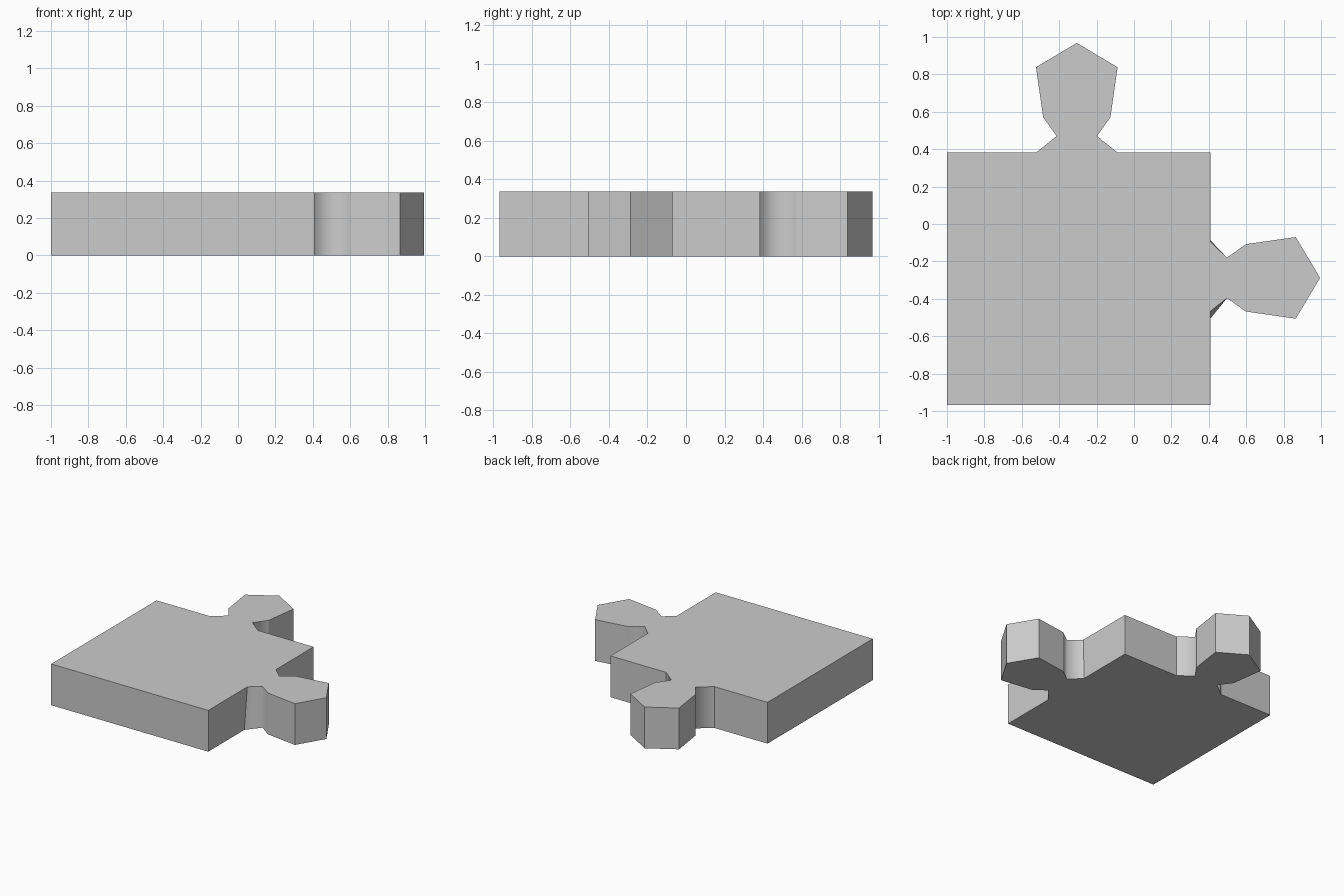
import bpy, bmesh
from mathutils import Vector

if "Cube" in bpy.data.objects:
    bpy.data.objects.remove(bpy.data.objects["Cube"])

HEIGHT = 0.335
X0, X1, Y0, Y1 = -1.0, 0.41, -0.967, 0.383

# half of a tab: (sideways offset, distance out from the edge)
HALF = [(0.216, 0.0), (0.108, 0.087), (0.18, 0.188), (0.218, 0.455)]
TIP = (0.0, 0.585)


def tab(origin, out, side):
    """Points around a tab, from the -side end to the +side end."""
    pts = [(-s, d) for s, d in HALF] + [TIP] + HALF[::-1]
    return [Vector(origin) + Vector(out) * d + Vector(side) * s for s, d in pts]


right_tab = tab((X1, -0.288), (1, 0), (0, 1))
back_tab = tab((-0.306, Y1), (0, 1), (-1, 0))
outline = ([Vector((X0, Y0)), Vector((X1, Y0))] + right_tab +
           [Vector((X1, Y1))] + back_tab + [Vector((X0, Y1))])
necks = [right_tab[1], right_tab[-2], back_tab[1], back_tab[-2]]

# extruded outline
bm = bmesh.new()
bottom = [bm.verts.new((p.x, p.y, 0)) for p in outline]
top = [bm.verts.new((p.x, p.y, HEIGHT)) for p in outline]
bm.faces.new(bottom[::-1])
bm.faces.new(top)
n = len(outline)
for i in range(n):
    j = (i + 1) % n
    bm.faces.new((bottom[i], bottom[j], top[j], top[i])).smooth = True

# only the upright neck edges are shaded softly
for e in bm.edges:
    a, b = e.verts
    upright = (a.co.xy - b.co.xy).length < 1e-5
    e.smooth = upright and any((a.co.xy - p).length < 1e-4 for p in necks)

# slight skew where the right tab meets the body
bm.verts.ensure_lookup_table()
top[2].co.y += 0.038
top[10].co.y -= 0.025
bottom[10].co.y -= 0.016

bmesh.ops.triangulate(bm, faces=[f for f in bm.faces if len(f.verts) > 4])
bmesh.ops.recalc_face_normals(bm, faces=bm.faces)
mesh = bpy.data.meshes.new("puzzle_piece")
bm.to_mesh(mesh)
bm.free()
obj = bpy.data.objects.new("puzzle_piece", mesh)
bpy.context.collection.objects.link(obj)
